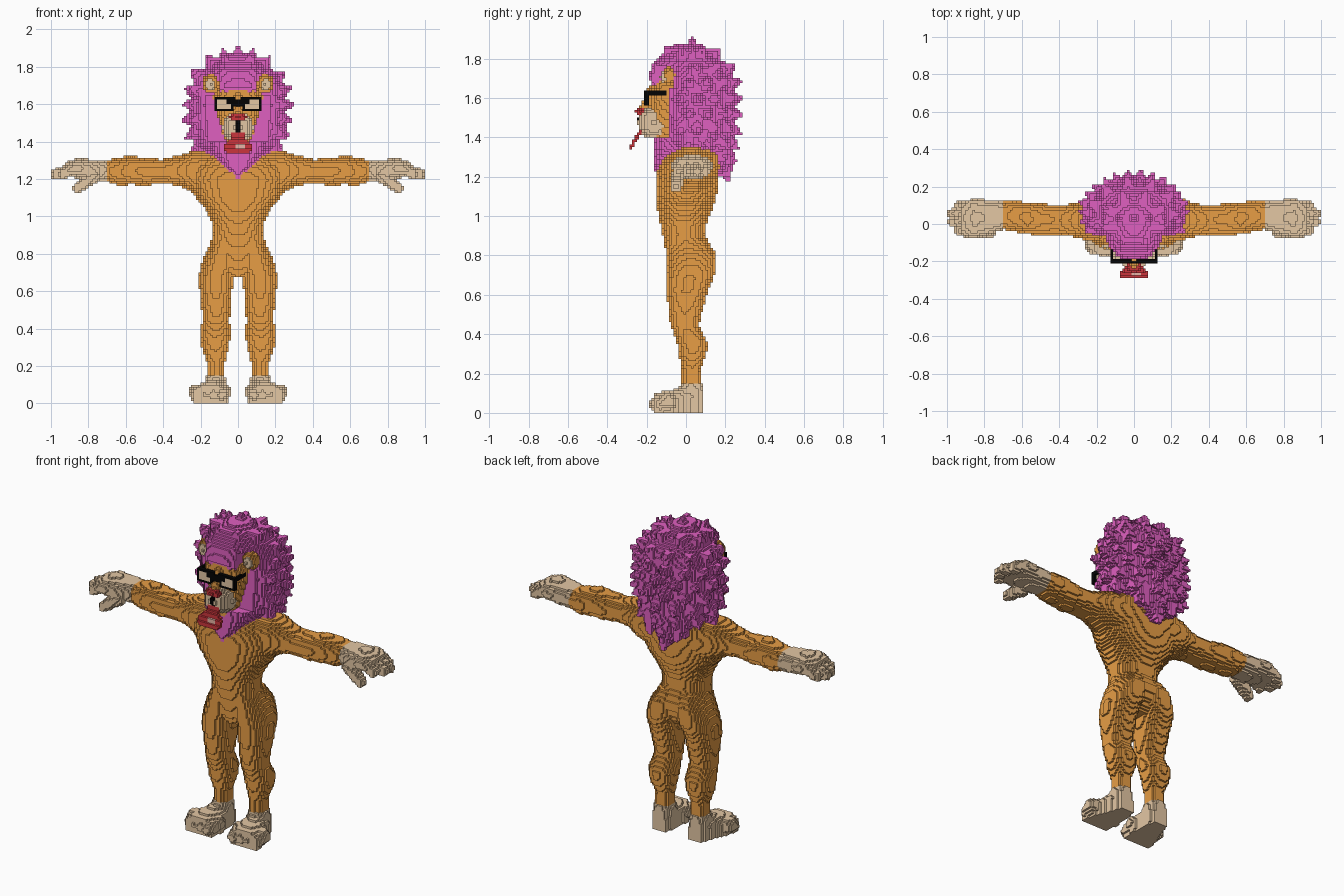
import bpy, math, random
from mathutils import Vector

if "Cube" in bpy.data.objects:
    bpy.data.objects.remove(bpy.data.objects["Cube"])

H = 0.0125          # cube size
cells = {}          # (i, j, k) -> part name
random.seed(4)


def put(part, i, j, k, mirror):
    if k >= 0:
        for q in ((i, j, k), (-1 - i, j, k))[:2 if mirror else 1]:
            if part:
                cells[q] = part
            else:
                cells.pop(q, None)


def fill(part, lo, hi, inside=lambda x, y, z: True, mirror=False):
    """Fill (or carve, when part is None) cubes whose centre passes the test."""
    r = [range(round(a / H), round(b / H)) for a, b in zip(lo, hi)]
    for i in r[0]:
        for j in r[1]:
            for k in r[2]:
                if inside((i + .5) * H, (j + .5) * H, (k + .5) * H):
                    put(part, i, j, k, mirror)


def ball(part, c, s, mirror=False, power=2):
    fill(part, [a - b - H for a, b in zip(c, s)], [a + b + H for a, b in zip(c, s)],
         lambda x, y, z: sum(abs((p - q) / r) ** power
                             for p, q, r in zip((x, y, z), c, s)) <= 1, mirror)


def cone(part, a, b, r0, r1, mirror=False):
    a, b = Vector(a), Vector(b)
    d = b - a
    dd = d.length_squared
    r = max(r0, r1) + H

    def inside(x, y, z):
        p = Vector((x, y, z)) - a
        t = min(1, max(0, p.dot(d) / dd))
        return (p - d * t).length <= r0 + (r1 - r0) * t
    fill(part, [min(u, v) - r for u, v in zip(a, b)],
         [max(u, v) + r for u, v in zip(a, b)], inside, mirror)


def at(rows, t):
    for p, q in zip(rows, rows[1:]):
        if p[0] <= t <= q[0]:
            f = (t - p[0]) / (q[0] - p[0])
            return [m + (n - m) * f for m, n in zip(p[1:], q[1:])]


def loft(part, axis, rows, power=2.2, mirror=False):
    """Rounded sections along an axis; each row is (t, u0, u1, v0, v1)."""
    for n in range(round(rows[0][0] / H), round(rows[-1][0] / H)):
        s = at(rows, (n + .5) * H)
        if not s:
            continue
        u0, u1, v0, v1 = s
        for a in range(math.floor(u0 / H), math.ceil(u1 / H)):
            for b in range(math.floor(v0 / H), math.ceil(v1 / H)):
                du = abs(((a + .5) * H - (u0 + u1) / 2) / ((u1 - u0) / 2))
                dv = abs(((b + .5) * H - (v0 + v1) / 2) / ((v1 - v0) / 2))
                if du ** power + dv ** power <= 1:
                    q = {'x': (n, a, b), 'y': (a, n, b), 'z': (a, b, n)}[axis]
                    put(part, *q, mirror)


# torso, legs and arms
torso = [(.68, .06, -.07, .08), (.74, .14, -.09, .12), (.8, .165, -.1, .14),
         (.85, .15, -.11, .125), (.9, .135, -.12, .1), (.96, .14, -.13, .105),
         (1.0, .155, -.14, .12), (1.05, .185, -.15, .14), (1.1, .225, -.155, .155),
         (1.2, .275, -.155, .165), (1.26, .28, -.14, .175), (1.31, .25, -.11, .18),
         (1.35, .18, -.05, .165), (1.4, .12, -.05, .12)]
loft("body", 'z', [(z, -w, w, a, b) for z, w, a, b in torso])
loft("body", 'z', [(.14, .07, .165, -.02, .08), (.22, .07, .165, -.02, .075),
                   (.30, .05, .195, -.035, .105), (.36, .04, .205, -.045, .11),
                   (.45, .045, .19, -.08, .065), (.52, .04, .195, -.09, .085),
                   (.62, .03, .208, -.1, .11), (.685, .025, .208, -.1, .14),
                   (.72, 0, .205, -.1, .15), (.80, 0, .175, -.1, .155),
                   (.88, 0, .13, -.1, .11)], mirror=True)
loft("body", 'x', [(.15, -.1, .15, 1.1, 1.355), (.25, -.09, .14, 1.13, 1.35),
                   (.32, -.07, .11, 1.165, 1.325), (.4, -.06, .1, 1.175, 1.305),
                   (.5, -.06, .11, 1.165, 1.31), (.57, -.055, .115, 1.17, 1.325),
                   (.64, -.04, .125, 1.165, 1.315), (.7, -.03, .12, 1.185, 1.30)], mirror=True)

# paws: palm, fingers and thumb, then foot, ankle and toes
loft("hands", 'x', [(.7, -.03, .12, 1.185, 1.305), (.78, -.06, .13, 1.19, 1.305),
                    (.86, -.075, .135, 1.205, 1.31), (.92, -.06, .12, 1.21, 1.29)], mirror=True)
for y, tip in ((-.04, .935), (.008, .97), (.055, .975), (.098, .94)):
    cone("hands", (.86, y, 1.265), (tip, y, 1.225), .033, .027, True)
cone("hands", (.77, -.035, 1.215), (.86, -.05, 1.15), .037, .029, True)
loft("feet", 'y', [(-.16, .06, .24, -.06, .1), (-.08, .055, .225, -.06, .115),
                   (0, .058, .19, -.06, .13), (.05, .065, .175, -.06, .14),
                   (.09, .085, .16, -.06, .13)], 3, True)
loft("feet", 'z', [(.08, .06, .185, -.06, .09), (.15, .07, .168, -.025, .085)], mirror=True)
for n in range(4):
    x = .083 + n * .046
    cone("feet", (x, -.09, .06), (x + .003, -.155 + .009 * n, .045), .045, .034, True)

# mane: squarish back, narrower front
back = [(1.2, .02, .1, .2), (1.24, .07, .02, .21), (1.3, .15, -.1, .215),
        (1.38, .21, -.11, .22), (1.46, .24, -.11, .225), (1.6, .245, -.11, .23),
        (1.7, .235, -.11, .23), (1.78, .19, -.1, .19), (1.84, .12, -.08, .12),
        (1.88, .04, -.03, .07)]
front = [(1.22, .03, -.16, .1), (1.27, .09, -.165, .1), (1.34, .14, -.165, .1),
         (1.42, .17, -.16, .1), (1.66, .18, -.17, .1), (1.7, .17, -.19, .1),
         (1.78, .15, -.17, .1), (1.83, .11, -.12, .1), (1.87, .05, -.06, .08)]
for rows, power in ((back, 2.4), (front, 2.6)):
    loft("mane", 'z', [(z, -w, w, a, b) for z, w, a, b in rows], power)
# thick pointed tufts, swept back and upward near the crown
for n in range(8):
    z = 1.3 + n * .074
    w, a, b = at(back, z)
    count = max(7, round(2 * math.pi * w / .115))
    for m in range(count):
        t = 2 * math.pi * (m + .5 * (n % 2)) / count
        if math.sin(t) < -.5 and z < 1.8:
            continue
        p = Vector((w * math.cos(t), (a + b) / 2 + (b - a) / 2 * math.sin(t), z))
        d = Vector((math.cos(t), math.sin(t) + .15,
                    max(-.7, min(1.8, (z - 1.58) * 4)))).normalized()
        cone("mane", p - d * .05, p + d * random.uniform(.045, .065), .08, .005)
for x, z in ((-.165, 1.862), (-.083, 1.9), (0, 1.92), (.083, 1.9), (.165, 1.862)):
    cone("mane", (x * .8, .03, z - .09), (x, .035, z - .006), .05, .006)
cone("mane", (0, .17, 1.34), (0, .215, 1.18), .08, .012)
for x in (-.1, .1):
    cone("mane", (x, .17, 1.36), (x * .9, .22, 1.26), .06, .012)
cone("mane", (0, -.11, 1.33), (0, -.14, 1.215), .06, .012)

# openings for the face and the ears
fill(None, (-.35, -.3, 1.4), (.35, -.0875, 1.6625))
fill(None, (.1, -.3, 1.65), (.35, -.0625, 1.7625), mirror=True)

# head
loft("face", 'z', [(1.36, -.05, .05, -.16, .1), (1.42, -.075, .075, -.17, .1),
                   (1.5, -.1, .1, -.18, .1), (1.58, -.125, .125, -.18, .1),
                   (1.64, -.135, .135, -.18, .1), (1.69, -.115, .115, -.165, .1)], 3)
ball("muzzle", (0, -.165, 1.477), (.082, .08, .08), power=2.4)
cone("face", (0, -.17, 1.63), (0, -.21, 1.55), .03, .026)
ball("ears", (.148, -.085, 1.71), (.045, .035, .052), True)
ball("inner_ears", (.148, -.11, 1.705), (.026, .022, .032), True)
ball("nose", (0, -.232, 1.53), (.044, .025, .023))
for q, part in list(cells.items()):
    if part == "muzzle" and q[0] in (-1, 0) and 1.425 < q[2] * H < 1.505:
        cells[q] = "mouth_line"

# hanging tongue with a paler middle
shape = [(1.337, .05), (1.355, .07), (1.385, .07), (1.41, .045), (1.45, .03)]


def on_tongue(x, y, z):
    w = at(shape, z)
    return w and abs(x) < w[0] and abs(y + .283 - (z - 1.34) * .55) < .0105


fill("tongue", (-.1, -.2875, 1.3375), (.1, -.2, 1.45), on_tongue)
fill("tongue_middle", (-.0125, -.2875, 1.3625), (.0375, -.2, 1.3875), on_tongue)

# glasses: rims, lenses, bridge and side arms
fill("glasses", (.0125, -.2125, 1.5625), (.125, -.1875, 1.6375), mirror=True)
fill(None, (.0, -.2125, 1.5625), (.025, -.1875, 1.5875), mirror=True)
fill("lenses", (.0375, -.2125, 1.575), (.1125, -.1875, 1.625),
     lambda x, y, z: x > .0625 or z < 1.6, True)
fill("glasses", (0, -.2125, 1.5875), (.025, -.1875, 1.625), mirror=True)
fill("glasses", (.1125, -.2, 1.6125), (.125, -.1, 1.6375), mirror=True)

# turn the cubes into one outer skin per part
colours = {"orange_fur": (.80, .34, .06), "tan_fur": (.77, .57, .37),
           "purple_hair": (.74, .115, .53), "red": (.60, .035, .045),
           "pale_pink": (.80, .46, .38), "black": (.001, .001, .001)}
mats = {}
for name, c in colours.items():
    mats[name] = bpy.data.materials.new(name)
    mats[name].diffuse_color = (*c, 1)
part_colour = {"body": "orange_fur", "face": "orange_fur", "ears": "orange_fur",
               "hands": "tan_fur", "feet": "tan_fur", "muzzle": "tan_fur",
               "inner_ears": "tan_fur", "lenses": "tan_fur", "mane": "purple_hair",
               "nose": "red", "tongue": "red", "tongue_middle": "pale_pink",
               "mouth_line": "black", "glasses": "black"}
skins = {p: ({}, []) for p in part_colour}
for q, part in cells.items():
    verts, faces = skins[part]
    for a in range(3):
        for s in (0, 1):
            nb = list(q)
            nb[a] += 2 * s - 1
            if tuple(nb) in cells:
                continue
            face = []
            for u, v in ((0, 0), (1, 0), (1, 1), (0, 1)):
                c = list(q)
                c[a] += s
                c[(a + 1) % 3] += u
                c[(a + 2) % 3] += v
                face.append(verts.setdefault(tuple(c), len(verts)))
            faces.append(face if s else face[::-1])
for part, (verts, faces) in skins.items():
    me = bpy.data.meshes.new(part)
    me.from_pydata([[n * H for n in v] for v in verts], [], faces)
    me.materials.append(mats[part_colour[part]])
    bpy.context.collection.objects.link(bpy.data.objects.new(part, me))

for m in bpy.data.materials:
    if m.users and not m.is_grease_pencil:
        m.use_nodes = True
        m.node_tree.nodes["Principled BSDF"].inputs["Base Color"].default_value = m.diffuse_color
